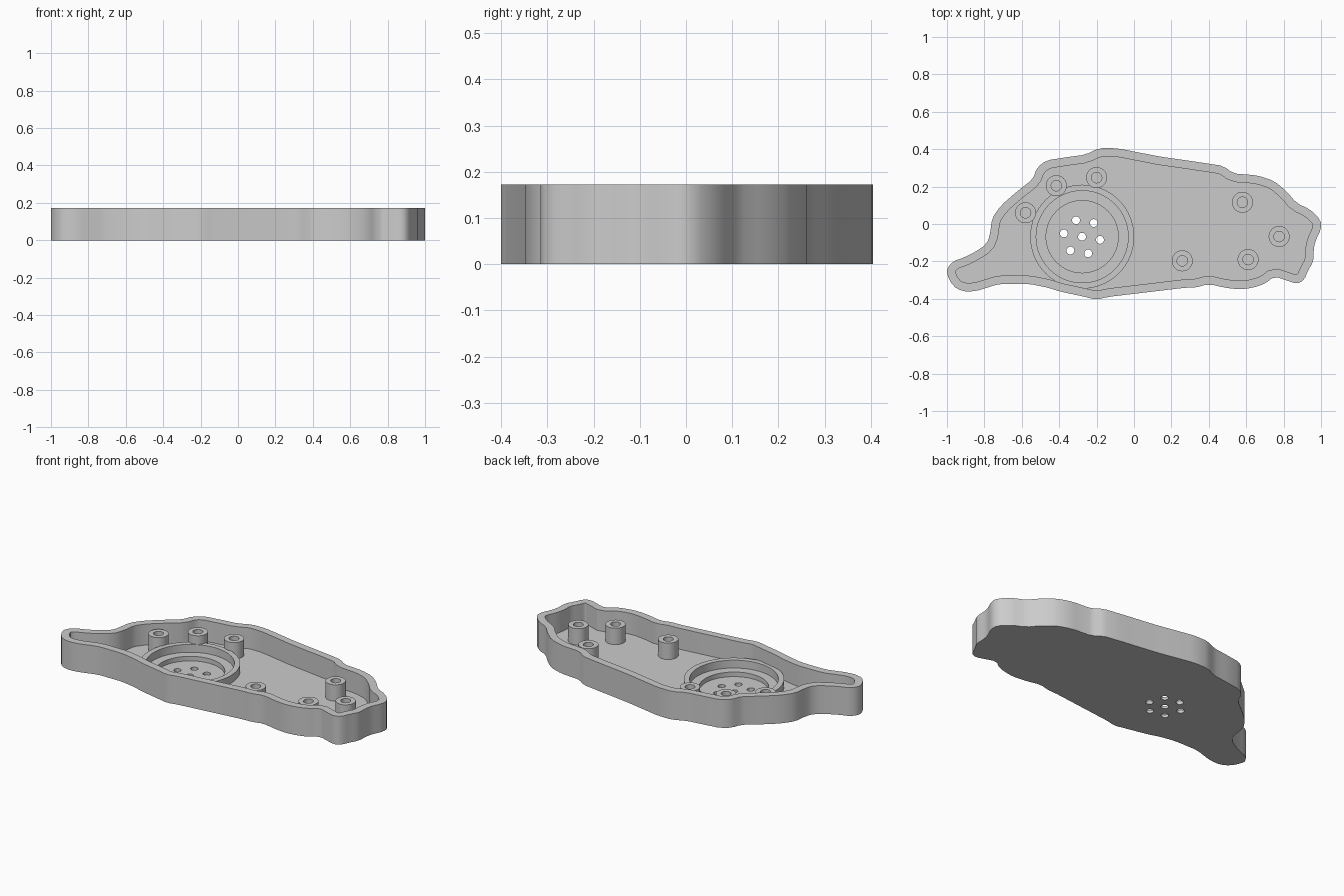
import bpy
import bmesh
from mathutils import Vector

if "Cube" in bpy.data.objects:
    bpy.data.objects.remove(bpy.data.objects["Cube"], do_unlink=True)

HEIGHT = 0.173
FLOOR = 0.045
RECESS = 0.017
WALL = 0.045
RING_CENTRE = (-0.277, -0.068)

# Outer silhouette, clockwise from the left tip, in hundredths of a unit
OUTLINE = [
    (-100, -24), (-97, -20), (-91, -18), (-85, -15), (-79, -11), (-77, -6),
    (-76, 3), (-71, 10), (-63, 17), (-54, 24), (-52, 30), (-47, 34),
    (-34, 36), (-26, 37), (-19, 40.5), (-9, 40.5), (14, 36), (35, 33),
    (48, 31), (53, 27), (66, 26), (75, 23), (82, 17), (87, 11),
    (94, 8), (100, 2), (100, -3), (97, -9), (96, -14), (96, -20),
    (93, -25), (91, -30), (87, -32), (81, -30), (75, -28), (70, -32),
    (64, -34), (57, -35), (48, -34), (40, -32), (33, -34), (28, -34),
    (-14, -39), (-20, -40.5), (-26, -39), (-40, -36), (-46, -34), (-56, -32),
    (-72, -32), (-85, -36), (-92, -36), (-97, -33), (-100, -27),
]

grey = bpy.data.materials.new("plain grey")
grey.use_nodes = True
colour = (0.6, 0.6, 0.6, 1.0)
grey.diffuse_color = colour
grey.node_tree.nodes["Principled BSDF"].inputs["Base Color"].default_value = colour


def soften(points, reach):
    """Trim every corner of a closed path by a short distance."""
    result = []
    for i, p in enumerate(points):
        for q in (points[i - 1], points[(i + 1) % len(points)]):
            step = q - p
            result.append(p + step.normalized() * min(reach, step.length * 0.27))
    return result


def distance_to_path(p, path):
    best = 10.0
    for i, b in enumerate(path):
        a = path[i - 1]
        edge = b - a
        t = max(0.0, min(1.0, (p - a).dot(edge) / edge.length_squared))
        best = min(best, (p - a - edge * t).length)
    return best


def inset(path, width):
    """Mitred inward offset of a clockwise path, without crossing points."""
    result = []
    for i, p in enumerate(path):
        d1 = (p - path[i - 1]).normalized()
        d2 = (path[(i + 1) % len(path)] - p).normalized()
        n1, n2 = Vector((d1.y, -d1.x)), Vector((d2.y, -d2.x))
        moved = p + (n1 + n2) * width / (1.0 + n1.dot(n2))
        if distance_to_path(moved, path) > width * 0.97:
            result.append(moved)
    return result


def circle(centre, radius, sides):
    bm = bmesh.new()
    made = bmesh.ops.create_circle(bm, segments=sides, radius=radius)
    path = [Vector(centre) + v.co.xy for v in made["verts"]]
    bm.free()
    return path


def add_loop(bm, path, z):
    return [bm.verts.new((p.x, p.y, z)) for p in path]


def bridge(bm, first, second):
    """Wall of quads between two loops of equal length."""
    for i in range(len(first)):
        bm.faces.new((first[i - 1], first[i], second[i], second[i - 1]))


def cap(bm, *loops):
    """Flat face inside the first loop, leaving the others as holes."""
    edges = []
    for loop in loops:
        for i, v in enumerate(loop):
            edges.append(bm.edges.get((loop[i - 1], v)) or bm.edges.new((loop[i - 1], v)))
    bmesh.ops.triangle_fill(bm, use_beauty=True, edges=edges, normal=(0, 0, 1))


def finish(name, bm):
    bmesh.ops.recalc_face_normals(bm, faces=bm.faces)
    mesh = bpy.data.meshes.new(name)
    bm.to_mesh(mesh)
    bm.free()
    mesh.materials.append(grey)
    obj = bpy.data.objects.new(name, mesh)
    bpy.context.collection.objects.link(obj)
    bpy.ops.object.select_all(action="DESELECT")
    bpy.context.view_layer.objects.active = obj
    obj.select_set(True)
    bpy.ops.object.shade_smooth_by_angle(angle=0.5)


def tube(name, centre, outer, inner, low, high, sides):
    bm = bmesh.new()
    corners = ((outer, low), (outer, high), (inner, high), (inner, low))
    loops = [add_loop(bm, circle(centre, r, sides), z) for r, z in corners]
    for k, loop in enumerate(loops):
        bridge(bm, loops[k - 1], loop)
    finish(name, bm)


# Tray: outer wall, rim, cavity, round recess and the holes through it
outer_path = soften([Vector(p) / 100 for p in OUTLINE], 0.02)
inner_path = inset(outer_path, WALL)
recess_path = circle(RING_CENTRE, 0.193, 64)
holes = [(-0.31, 0.02), (-0.215, 0.005), (-0.375, -0.05), (-0.278, -0.068),
         (-0.182, -0.085), (-0.34, -0.142), (-0.245, -0.157)]

bm = bmesh.new()
outer_low, outer_high = [add_loop(bm, outer_path, z) for z in (0, HEIGHT)]
inner_low, inner_high = [add_loop(bm, inner_path, z) for z in (FLOOR, HEIGHT)]
recess_low, recess_high = [add_loop(bm, recess_path, z) for z in (RECESS, FLOOR)]
hole_paths = [circle(spot, 0.021, 24) for spot in holes]
holes_low, holes_high = [[add_loop(bm, p, z) for p in hole_paths] for z in (0, RECESS)]

cap(bm, outer_low, *holes_low)
cap(bm, outer_high, inner_high)
cap(bm, inner_low, recess_high)
cap(bm, recess_low, *holes_high)
pairs = [(outer_low, outer_high), (inner_low, inner_high), (recess_low, recess_high)]
for low, high in pairs + list(zip(holes_low, holes_high)):
    bridge(bm, low, high)
finish("tray", bm)

# Raised ring around the recess
tube("speaker_ring", RING_CENTRE, 0.278, 0.246, FLOOR - 0.01, 0.093, 64)

# Screw posts
posts = [(-0.58, 0.06), (-0.415, 0.205), (-0.2, 0.248), (0.58, 0.116),
         (0.776, -0.067), (0.61, -0.19), (0.258, -0.197)]
for number, spot in enumerate(posts, start=1):
    tube(f"screw_post_{number}", spot, 0.056, 0.028, FLOOR - 0.01, 0.145, 32)
